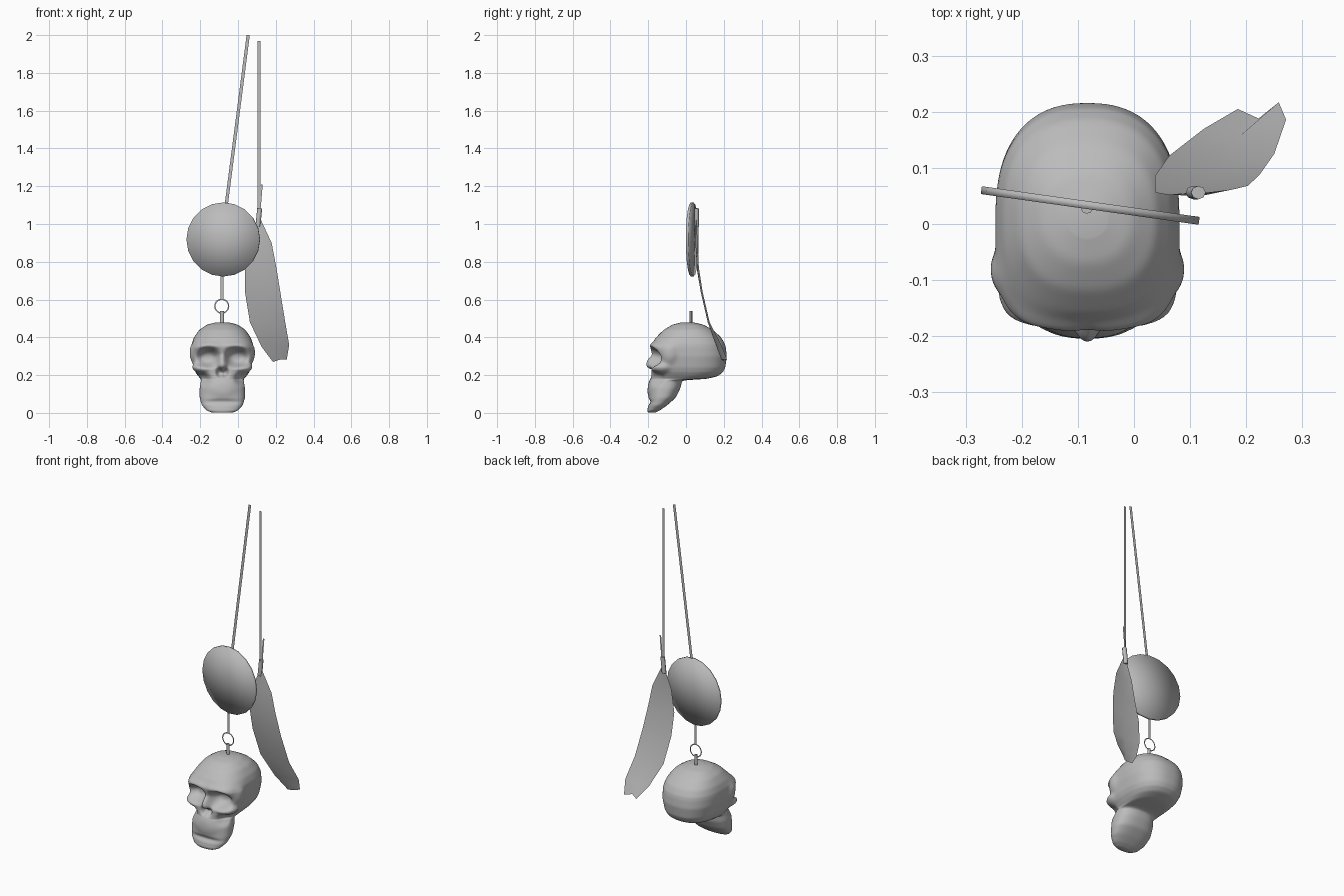
import bpy, bmesh, math
from mathutils import Matrix, Vector

if "Cube" in bpy.data.objects:
    bpy.data.objects.remove(bpy.data.objects["Cube"])

GREY = (0.5, 0.5, 0.5, 1)
mat = bpy.data.materials.new("plain grey")
mat.use_nodes = True
mat.diffuse_color = GREY
mat.node_tree.nodes["Principled BSDF"].inputs["Base Color"].default_value = GREY
CX = -0.083  # centre line of the skull


def finish(bm, name, smooth=None):
    me = bpy.data.meshes.new(name)
    bm.to_mesh(me)
    bm.free()
    me.materials.append(mat)
    if smooth:
        me.shade_smooth()
        me.set_sharp_from_angle(angle=math.radians(smooth))
    ob = bpy.data.objects.new(name, me)
    bpy.context.collection.objects.link(ob)


def falloff(u, v):
    return math.exp(-(u * u + v * v) ** 2)


# Skull outline from chin to crown: z, front y, back y, half width, squareness of the face
SECTIONS = [(0.0, -0.200, -0.165, 0.050, 2.2), (0.012, -0.205, -0.14, 0.082, 2.2),
            (0.04, -0.200, -0.10, 0.108, 2.3), (0.08, -0.197, -0.055, 0.120, 2.4),
            (0.13, -0.195, -0.03, 0.120, 2.4), (0.172, -0.190, -0.02, 0.113, 2.4),
            (0.18, -0.188, 0.11, 0.115, 2.6), (0.195, -0.186, 0.17, 0.128, 2.8),
            (0.215, -0.184, 0.195, 0.142, 3.2), (0.24, -0.184, 0.208, 0.152, 3.6),
            (0.30, -0.180, 0.216, 0.163, 4.0), (0.345, -0.188, 0.211, 0.164, 4.0),
            (0.365, -0.182, 0.206, 0.162, 3.4), (0.40, -0.158, 0.186, 0.150, 2.6),
            (0.44, -0.118, 0.142, 0.122, 2.4), (0.468, -0.07, 0.09, 0.080, 2.2),
            (0.48, -0.02, 0.035, 0.030, 2.0)]

# Face relief, mirrored: x, z, x size, z size, push along y (plus is inward)
FACE = [(0.076, 0.295, 0.056, 0.046, 0.065),   # eye sockets
        (0.0, 0.262, 0.024, 0.038, -0.028),    # nose bridge
        (0.013, 0.214, 0.016, 0.024, 0.035),   # nose opening
        (0.0, 0.130, 0.075, 0.042, -0.008),    # teeth ridge
        (0.0, 0.058, 0.090, 0.012, 0.012),     # mouth crease
        (0.105, 0.180, 0.035, 0.030, 0.025),   # cheek hollows
        (0.110, 0.236, 0.040, 0.018, -0.012),  # cheekbones
        (0.070, 0.358, 0.070, 0.016, -0.007)]  # brows

# Side relief: y, z, y size, z size, push outward
SIDES = [(-0.14, 0.236, 0.045, 0.026, 0.020),  # cheekbone corners
         (-0.09, 0.310, 0.035, 0.050, -0.012)]  # temples


def sculpt(co):
    x, y, z = co.x - CX, co.y, co.z
    front = min(1, max(0, (-0.10 - y) / 0.05))
    for fx, fz, sx, sz, push in FACE:
        co.y += front * push * falloff((abs(x) - fx) / sx, (z - fz) / sz)
    side = min(1, max(0, (abs(x) - 0.08) / 0.04))
    for sy, fz, wy, wz, push in SIDES:
        co.x += math.copysign(side * push, x) * falloff((y - sy) / wy, (z - fz) / wz)


# Skull
N = 160
bm = bmesh.new()
layers = [SECTIONS[0]]
for a, b in zip(SECTIONS, SECTIONS[1:]):
    steps = max(6, round((b[0] - a[0]) / 0.006))
    layers += [tuple(p + (q - p) * k / steps for p, q in zip(a, b)) for k in range(1, steps + 1)]
rings = []
for z, f, b, w, power in layers:
    ring = []
    for i in range(N):
        c, s = math.cos(math.tau * i / N), math.sin(math.tau * i / N)
        p = power if s < 0 else 2.4
        r = (abs(c) ** p + abs(s) ** p) ** (-1 / p)
        ring.append(bm.verts.new((CX + w * r * c, (f + b) / 2 + (b - f) / 2 * r * s, z)))
    rings.append(ring)
for r, q in zip(rings, rings[1:]):
    for i in range(N):
        j = (i + 1) % N
        bm.faces.new((r[i], r[j], q[j], q[i]))
bm.faces.new(rings[0][::-1])
bm.faces.new(rings[-1])
for v in bm.verts:
    sculpt(v.co)
for _ in range(4):
    bmesh.ops.smooth_vert(bm, verts=bm.verts[:], factor=0.5,
                          use_axis_x=True, use_axis_y=True, use_axis_z=True)
finish(bm, "skull", 180)

# Round pendant disc, turned slightly about the vertical
bm = bmesh.new()
m = (Matrix.Translation((-0.078, 0.033, 0.918)) @ Matrix.Rotation(-0.14, 4, 'Z')
     @ Matrix.Rotation(math.pi / 2, 4, 'X'))
bmesh.ops.create_cone(bm, cap_ends=True, cap_tris=True, segments=20, radius1=0.196,
                      radius2=0.196, depth=0.014, matrix=m)
finish(bm, "pendant_disc", 180)


# Flat cords and quill
def ribbon(name, a, b, y, width):
    bm = bmesh.new()
    a, b = Vector((a[0], y, a[1])), Vector((b[0], y, b[1]))
    d = (b - a).normalized()
    side = Vector((d.z, 0, -d.x)) * width / 2
    bm.faces.new([bm.verts.new(p) for p in (a - side, a + side, b + side, b - side)])
    finish(bm, name)


ribbon("disc_cord", (-0.065, 1.08), (0.054, 2.0), 0.035, 0.017)
ribbon("feather_cord", (0.11, 0.99), (0.11, 1.97), 0.055, 0.016)
ribbon("skull_cord", (-0.085, 0.60), (-0.085, 0.75), 0.03, 0.014)
ribbon("feather_quill", (0.108, 1.0), (0.126, 1.21), 0.062, 0.010)

# Flat link ring
bm = bmesh.new()
K = 20
inner, outer = [[bm.verts.new((-0.086 + r * math.cos(math.tau * i / K), 0.03,
                               0.565 + r * math.sin(math.tau * i / K))) for i in range(K)]
                for r in (0.033, 0.04)]
for i in range(K):
    j = (i + 1) % K
    bm.faces.new((inner[i], inner[j], outer[j], outer[i]))
finish(bm, "link_ring")

# Eyelet on the skull and wrap on the quill
for name, loc, size, tilt in (("skull_eyelet", (-0.084, 0.026, 0.505), (0.02, 0.015, 0.07), 0),
                              ("quill_wrap", (0.11, 0.056, 1.035), (0.026, 0.024, 0.095), 0.1)):
    bm = bmesh.new()
    m = Matrix.Translation(loc) @ Matrix.Rotation(tilt, 4, 'Y') @ Matrix.Diagonal((*size, 1))
    bmesh.ops.create_cone(bm, cap_ends=True, segments=8, radius1=0.5, radius2=0.5, depth=1, matrix=m)
    finish(bm, name, 50)

# Feather: rows of left, middle and right points sweeping back as they descend
ROWS = [((0.108, 0.055, 1.03), (0.115, 0.052, 1.03), (0.122, 0.055, 1.02)),
        ((0.060, 0.052, 0.90), (0.12, 0.050, 0.90), (0.178, 0.062, 0.90)),
        ((0.038, 0.056, 0.77), (0.12, 0.058, 0.77), (0.203, 0.068, 0.77)),
        ((0.037, 0.085, 0.64), (0.13, 0.078, 0.64), (0.224, 0.088, 0.64)),
        ((0.063, 0.122, 0.48), (0.155, 0.115, 0.48), (0.25, 0.125, 0.48)),
        ((0.125, 0.170, 0.35), (0.19, 0.158, 0.36), (0.271, 0.186, 0.36)),
        ((0.185, 0.205, 0.27), (0.222, 0.188, 0.282), (0.258, 0.217, 0.283))]
bm = bmesh.new()
grid = [[bm.verts.new(p) for p in row] for row in ROWS]
for r, q in zip(grid, grid[1:]):
    for i in range(2):
        bm.faces.new((r[i], q[i], q[i + 1], r[i + 1]))
finish(bm, "feather", 60)
